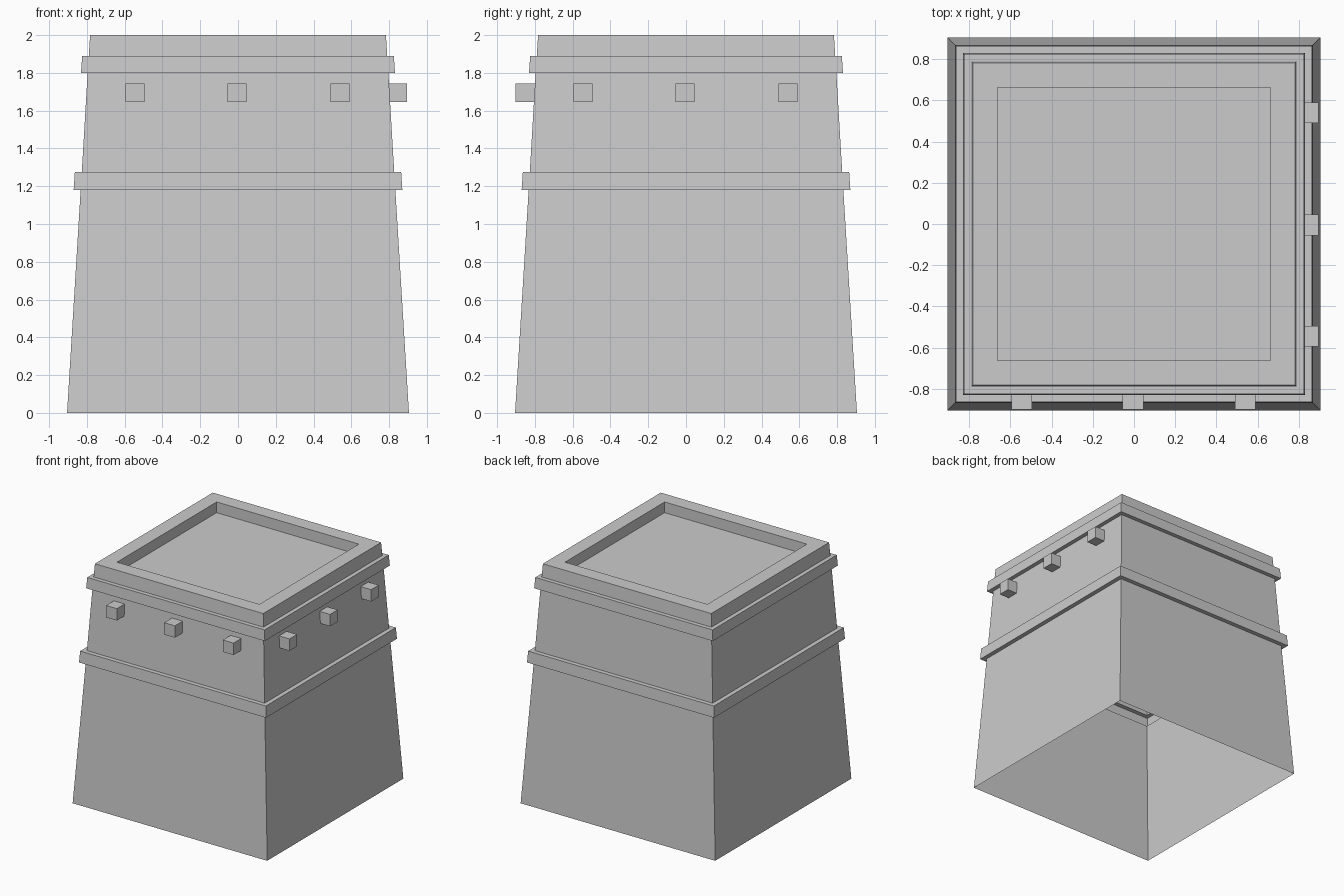
import bpy
import bmesh
from mathutils import Matrix, Vector

cube = bpy.data.objects.get("Cube")
if cube:
    bpy.data.objects.remove(cube, do_unlink=True)

# Single stone grey
GREY = (0.6, 0.6, 0.6, 1.0)
stone = bpy.data.materials.new("stone_grey")
stone.use_nodes = True
stone.diffuse_color = GREY
stone.node_tree.nodes["Principled BSDF"].inputs["Base Color"].default_value = GREY


def add_object(name, bm):
    mesh = bpy.data.meshes.new(name)
    bm.to_mesh(mesh)
    bm.free()
    mesh.materials.append(stone)
    obj = bpy.data.objects.new(name, mesh)
    bpy.context.collection.objects.link(obj)
    return obj


def square_ring(bm, half, z):
    return [bm.verts.new((sx * half, sy * half, z))
            for sx, sy in ((-1, -1), (1, -1), (1, 1), (-1, 1))]


# Tapered square tower: (half width, height) from the open base,
# out and in around both bands, over the rim and down to the roof floor
PROFILE = [
    (0.905, 0.0), (0.833, 1.18), (0.87, 1.18), (0.864, 1.275),
    (0.827, 1.275), (0.796, 1.80), (0.831, 1.80), (0.825, 1.89),
    (0.79, 1.89), (0.783, 2.0), (0.662, 2.0), (0.662, 1.91),
]
bm = bmesh.new()
rings = [square_ring(bm, half, z) for half, z in PROFILE]
for low, high in zip(rings, rings[1:]):
    for i in range(4):
        j = (i + 1) % 4
        bm.faces.new((low[i], low[j], high[j], high[i]))
bm.faces.new(rings[-1])
add_object("tower_shell", bm)


# Square beam ends projecting from the front and the +x wall
def beam_end(name, center, size):
    bm = bmesh.new()
    bmesh.ops.create_cube(bm, size=1, matrix=Matrix.Translation(center)
                          @ Matrix.Diagonal((*size, 1)))
    add_object(name, bm)


for i, along in enumerate((-0.545, -0.005, 0.54), 1):
    beam_end(f"front_beam_{i}", Vector((along, -0.85, 1.695)), (0.1, 0.104, 0.1))
    beam_end(f"side_beam_{i}", Vector((0.846, along, 1.695)), (0.1, 0.1, 0.1))
